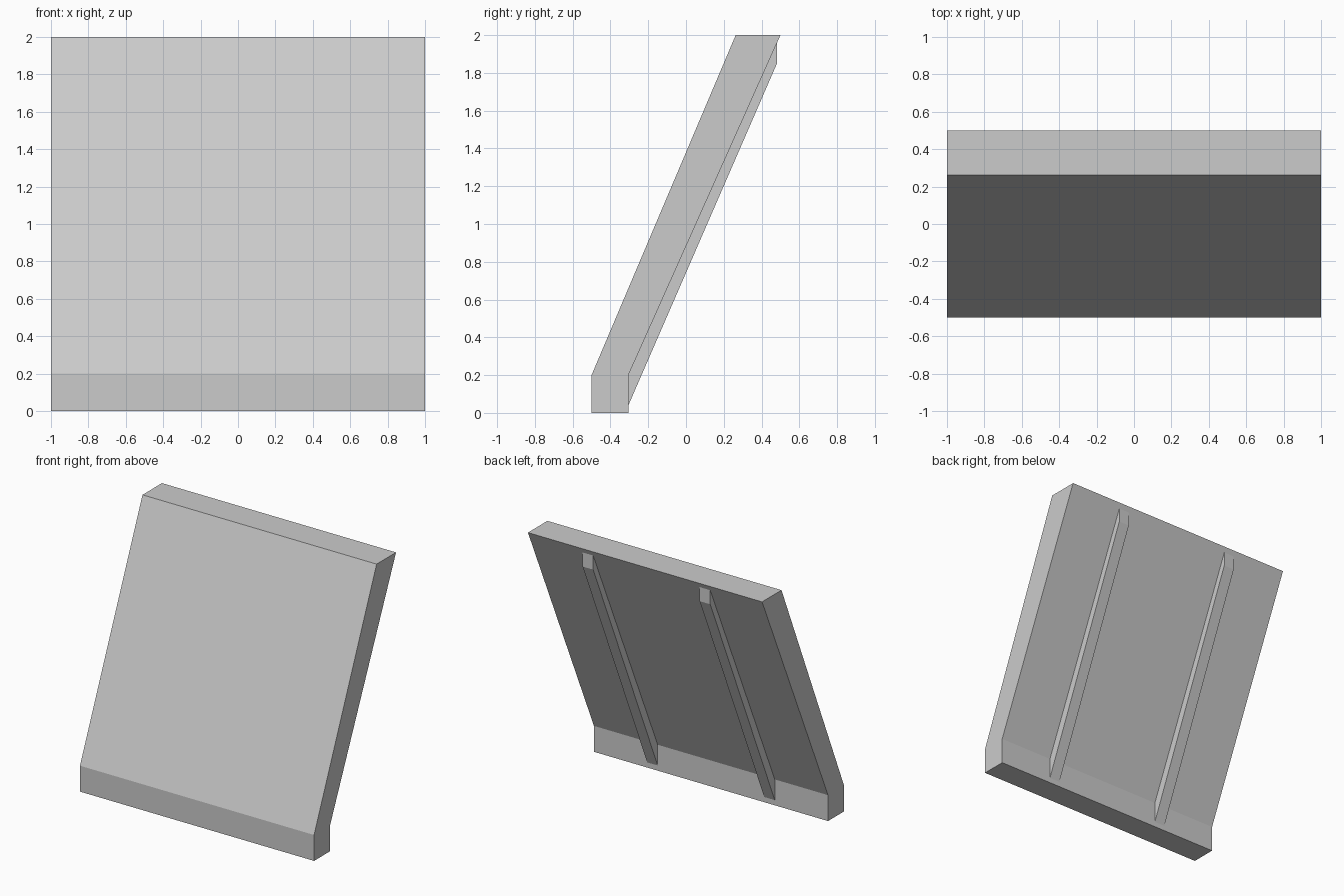
import bpy
import bmesh

cube = bpy.data.objects.get("Cube")
if cube:
    bpy.data.objects.remove(cube, do_unlink=True)

grey = bpy.data.materials.new("light_grey")
grey.use_nodes = True
colour = (0.6, 0.6, 0.6, 1)
grey.diffuse_color = colour
grey.node_tree.nodes["Principled BSDF"].inputs["Base Color"].default_value = colour


def extrude_profile(name, profile, x_min, x_max):
    """Extrude a closed (y, z) profile along x."""
    bm = bmesh.new()
    face = bm.faces.new([bm.verts.new((x_min, y, z)) for y, z in profile])
    result = bmesh.ops.extrude_face_region(bm, geom=[face])
    moved = [v for v in result["geom"] if isinstance(v, bmesh.types.BMVert)]
    bmesh.ops.translate(bm, verts=moved, vec=(x_max - x_min, 0, 0))
    bmesh.ops.recalc_face_normals(bm, faces=bm.faces)
    mesh = bpy.data.meshes.new(name)
    bm.to_mesh(mesh)
    bm.free()
    mesh.materials.append(grey)
    obj = bpy.data.objects.new(name, mesh)
    bpy.context.collection.objects.link(obj)
    return obj


# Leaning panel with an upright foot
extrude_profile("leaning_panel", [
    (-0.5, 0), (-0.305, 0), (-0.305, 0.2),
    (0.5, 2), (0.263, 2), (-0.5, 0.2)], -1, 1)

# Two stiffening ribs on the back, sunk slightly into the panel
rib_profile = [(-0.305, 0.04), (0.483, 1.853), (0.483, 1.962),
               (0.46, 1.962), (-0.325, 0.2), (-0.325, 0.04)]
half_width = 0.045
for side, x in (("left", 0.5), ("right", -0.5)):
    extrude_profile(side + "_back_rib", rib_profile, x - half_width, x + half_width)
